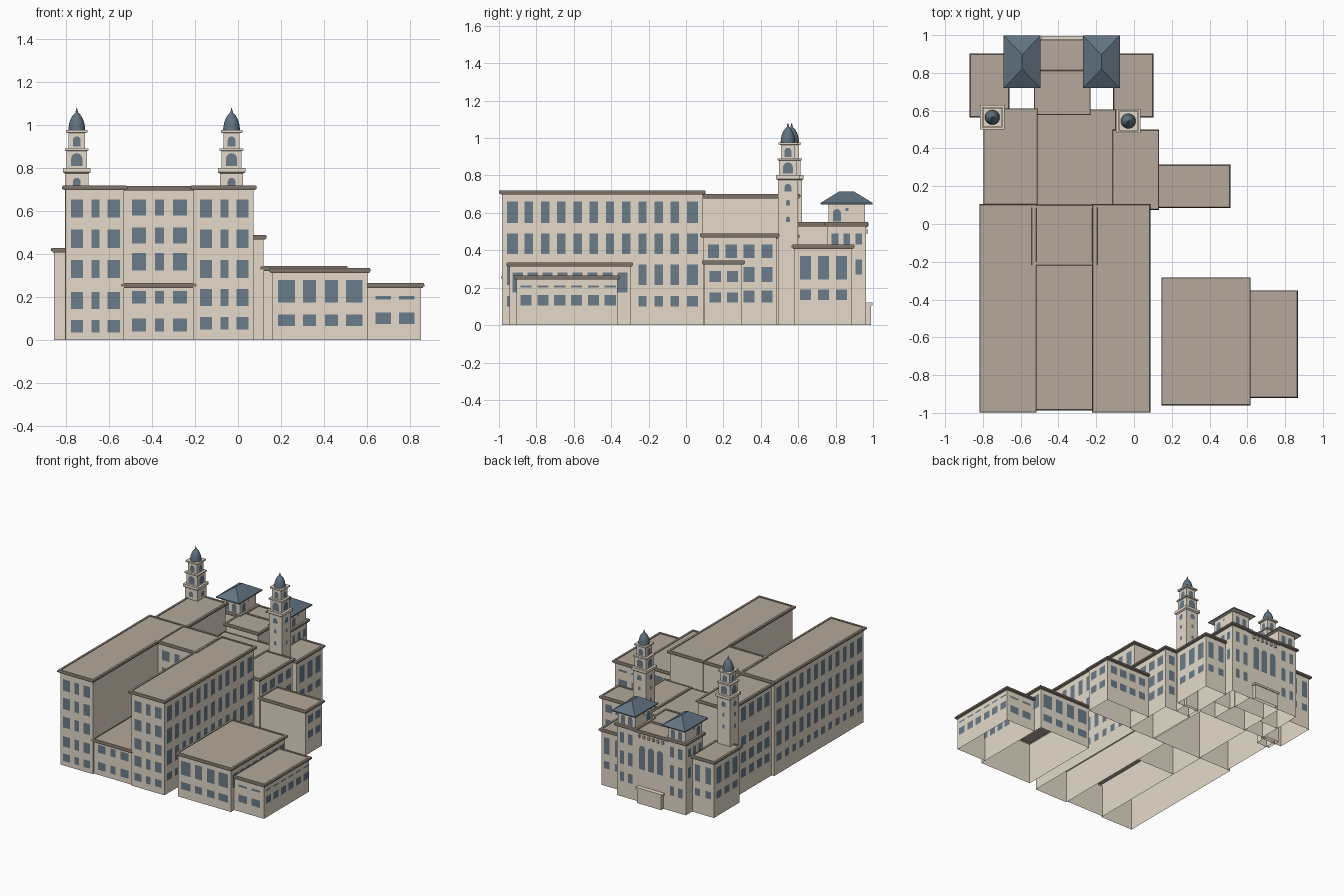
import bpy, bmesh, math

cube = bpy.data.objects.get("Cube")
if cube:
    bpy.data.objects.remove(cube, do_unlink=True)


def material(name, colour):
    m = bpy.data.materials.new(name)
    m.use_nodes = True
    rgba = (*colour, 1)
    m.diffuse_color = rgba
    m.node_tree.nodes["Principled BSDF"].inputs["Base Color"].default_value = rgba
    return m


WALL, ROOF, CORNICE, GLASS, SLATE = range(5)
MATERIALS = [
    material("cream_stone", (.78, .70, .585)),
    material("brown_roofing", (.46, .395, .325)),
    material("dark_cornice", (.2, .17, .135)),
    material("blue_grey_glass", (.145, .2, .255)),
    material("blue_slate", (.12, .17, .22)),
]


def finish(name, bm):
    mesh = bpy.data.meshes.new(name)
    bm.to_mesh(mesh)
    bm.free()
    for m in MATERIALS:
        mesh.materials.append(m)
    obj = bpy.data.objects.new(name, mesh)
    bpy.context.scene.collection.objects.link(obj)
    return obj


def loft(name, plan, rings, cap):
    """Stack rectangles: each ring is (x growth, y growth, height, material of the band below)."""
    x0, x1, y0, y1 = plan
    bm = bmesh.new()
    last = None
    for gx, gy, z, mat in rings:
        corners = ((x0 - gx, y0 - gy), (x1 + gx, y0 - gy), (x1 + gx, y1 + gy), (x0 - gx, y1 + gy))
        ring = [bm.verts.new((x, y, z)) for x, y in corners]
        if last:
            for i in range(4):
                j = (i + 1) % 4
                bm.faces.new((last[i], last[j], ring[j], ring[i])).material_index = mat
        last = ring
    bm.faces.new(last).material_index = cap
    bmesh.ops.remove_doubles(bm, verts=bm.verts, dist=1e-5)
    return finish(name, bm)


def block(name, plan, h):
    """Open-bottomed building with a stepped cornice and a sunken flat roof."""
    steps = [(0, 0, WALL), (0, h - .022, WALL), (.009, h - .022, WALL), (.009, h - .016, CORNICE),
             (.015, h - .016, WALL), (.015, h - .006, CORNICE), (.011, h, CORNICE),
             (-.003, h, ROOF), (-.003, h - .005, CORNICE)]
    return loft(name, plan, [(g, g, z, m) for g, z, m in steps], ROOF)


def columns(a, b, n, w):
    """Evenly spaced window spans between a and b."""
    step = (b - a) / n
    mids = [a + step * (i + .5) for i in range(n)]
    return [(m - w / 2, m + w / 2) for m in mids]


def windows(name, axis, side, plane, spans, rows, arch=False):
    """Glass panes on one wall; axis is the wall normal, side its sign."""
    bm = bmesh.new()
    p = plane + side * .003
    for a, b in spans:
        for low, high in rows:
            pts = [(a, low), (b, low)]
            if arch:
                r, mid = (b - a) / 2, (a + b) / 2
                turns = [math.pi * i / 8 for i in range(9)]
                pts += [(mid + r * math.cos(t), high - r + r * math.sin(t)) for t in turns]
            else:
                pts += [(b, high), (a, high)]
            verts = [bm.verts.new((p, u, z) if axis == "x" else (u, p, z)) for u, z in pts]
            if (axis == "x") != (side > 0):
                verts.reverse()
            bm.faces.new(verts).material_index = GLASS
    return finish(name, bm)


# Main wings, with the court between them
block("west_wing", (-.803, -.53, -.984, .09), .72)
block("east_wing", (-.207, .072, -.984, .09), .72)
block("court_rear_range", (-.53, -.207, -.205, .088), .718)
block("court_front_range", (-.53, -.207, -.972, -.205), .265)

# Wing and court windows
for label, x, drop in (("west", -.777, .014), ("east", -.177, 0)):
    spans = [(x, x + .057), (x + .095, x + .132), (x + .17, x + .227)]
    windows(label + "_wing_front_windows", "y", -1, -.984, spans,
            [(.57, .655), (.43, .515), (.29, .372), (.16 - drop, .238 - drop), (.05 - drop, .107 - drop)])
court_spans = [(-.493, -.428), (-.386, -.344), (-.302, -.237)]
windows("court_rear_windows", "y", -1, -.205, court_spans, [(.58, .655), (.45, .525), (.325, .405)])
windows("court_front_windows", "y", -1, -.972, court_spans, [(.17, .23), (.04, .1)])
long_spans = [(-.957, -.898), (.005, .064)] + columns(-.883, -.016, 10, .045)
long_rows = [(.545, .66), (.38, .49), (.215, .325), (.1, .155)]
windows("east_wing_side_windows", "x", 1, .072, long_spans, long_rows)
windows("west_wing_side_windows", "x", -1, -.803, long_spans, long_rows)

# Middle ranges
block("middle_west_range", (-.782, -.525, .09, .597), .7)
block("middle_centre_range", (-.525, -.11, .09, .592), .485)
block("middle_east_range", (-.1, .118, .09, .485), .49)
block("east_low_range", (.118, .495, .1, .3), .345)
mid_spans = columns(.1, .48, 4, .06)
mid_rows = [(.36, .43), (.23, .31), (.12, .185)]
windows("middle_east_windows", "x", 1, .118, mid_spans, mid_rows)
windows("middle_west_windows", "x", -1, -.782, mid_spans, [(.545, .65)] + mid_rows)
windows("middle_east_back_windows", "y", 1, .485, columns(.02, .11, 1, .05), mid_rows)
windows("east_low_end_windows", "x", 1, .495, columns(.11, .295, 2, .06), [(.23, .29), (.12, .175)])
windows("east_low_back_windows", "y", 1, .3, columns(.14, .48, 4, .055), [(.23, .29), (.12, .175)])

# Detached annexes
block("large_annex", (.16, .602, -.945, -.298), .335)
block("small_annex", (.602, .852, -.905, -.367), .265)
annex_spans = [(.186, .265), (.302, .363), (.405, .465), (.502, .58)]
annex_rows = [(.175, .28), (.065, .12)]
slot_rows = [(.19, .205), (.075, .13)]
for label, side, y, y2 in (("front", -1, -.945, -.905), ("back", 1, -.298, -.367)):
    windows("large_annex_%s_windows" % label, "y", side, y, annex_spans, annex_rows)
    windows("small_annex_%s_windows" % label, "y", side, y2, columns(.62, .84, 2, .073), slot_rows)
windows("large_annex_side_windows", "x", 1, .602, columns(-.94, -.3, 8, .055), annex_rows[:1])
windows("small_annex_side_windows", "x", 1, .852, columns(-.9, -.36, 6, .06), [(.2, .212), (.105, .16)])

# Back pavilions
pavilion_rows = [(.245, .37), (.135, .19)]
for label, side, x0, x1 in (("west", -1, -.855, -.675), ("east", 1, -.095, .087)):
    block(label + "_pavilion", (x0, x1, .58, .887), .43)
    windows(label + "_pavilion_side_windows", "x", side, x0 if side < 0 else x1,
            columns(.59, .88, 3, .06), pavilion_rows)
    windows(label + "_pavilion_back_windows", "y", 1, .887, columns(x0, x1, 2, .045), pavilion_rows)

# Entrance hall between the back towers
block("entrance_hall", (-.515, -.245, .592, .8), .55)
block("entrance_front", (-.515, -.25, .8, .962), .545)
windows("entrance_arches", "y", 1, .962, columns(-.495, -.27, 3, .05), [(.25, .43)], True)
bm = bmesh.new()
for a, b in columns(-.5, -.265, 6, .014):
    bracket = bmesh.ops.create_cube(bm, size=1)["verts"]
    bmesh.ops.scale(bm, verts=bracket, vec=(b - a, .02, .022))
    bmesh.ops.translate(bm, verts=bracket, vec=((a + b) / 2, .964, .5))
finish("entrance_brackets", bm)
loft("entrance_porch", (-.485, -.28, .962, .99),
     [(0, 0, 0, WALL), (0, 0, .105, WALL), (.008, .006, .105, WALL), (.008, .006, .12, WALL)], WALL)

# Back towers with arched belvederes and hipped slate roofs
for label, x in (("west", -.592), ("east", -.173)):
    plan = (x - .08, x + .08, .755, .962)
    block(label + "_back_tower", plan, .55)
    loft(label + "_belvedere", plan, [(-.006, -.006, .54, WALL), (-.006, -.006, .645, WALL)], WALL)
    loft(label + "_hipped_roof", plan,
         [(-.006, -.006, .645, WALL), (.018, .036, .645, WALL), (.018, .036, .653, SLATE),
          (-.08, -.065, .715, SLATE)], SLATE)
    windows(label + "_tower_back_windows", "y", 1, .962, columns(x - .07, x + .07, 2, .035),
            [(.41, .49), (.25, .35), (.12, .19)])
    for side, tag, y in ((1, "back", .956), (-1, "front", .761)):
        windows("%s_belvedere_%s_windows" % (label, tag), "y", side, y,
                columns(x - .06, x + .06, 2, .035), [(.555, .62)], True)
    for side, tag in ((-1, "west"), (1, "east")):
        name = "%s_tower_%s" % (label, tag)
        windows(name + "_windows", "x", side, x + side * .08, columns(.765, .955, 3, .035), [(.43, .49)])
        windows(name + "_low_window", "x", side, x + side * .08, [(.905, .94)], [(.27, .35)])
        windows(name + "_arch", "x", side, x + side * .074, [(.785, .828)], [(.555, .62)], True)
        windows(name + "_vent", "x", side, x + side * .074, [(.853, .87)], [(.61, .626)])


def dome(name, x, y):
    """Pointed dome with finial, turned from a profile."""
    profile = [(.04, .972), (.038, .99), (.035, 1.01), (.028, 1.03), (.018, 1.047), (.007, 1.058),
               (.005, 1.065), (0, 1.083)]
    bm = bmesh.new()
    verts = [bm.verts.new((r, 0, z)) for r, z in profile]
    edges = [bm.edges.new(pair) for pair in zip(verts, verts[1:])]
    bmesh.ops.spin(bm, geom=verts + edges, axis=(0, 0, 1), cent=(0, 0, 0), steps=20, angle=math.tau)
    bmesh.ops.remove_doubles(bm, verts=bm.verts, dist=1e-4)
    bmesh.ops.recalc_face_normals(bm, faces=bm.faces)
    for f in bm.faces:
        f.material_index = SLATE
        f.smooth = True
    finish(name, bm).location = (x, y, 0)


# Domed bell towers in three diminishing stages
for label, x, y in (("west", -.75, .565), ("east", -.03, .545)):
    stages = [(.054, 0), (.054, .775), (.064, .782), (.064, .802), (.047, .802), (.047, .88), (.055, .882),
              (.055, .892), (.038, .892), (.038, .963), (.05, .966), (.05, .977)]
    loft(label + "_bell_tower", (x, x, y, y), [(g, g, z, WALL) for g, z in stages], WALL)
    dome(label + "_dome", x, y)
    openings = [(.054, .018, .715, .755), (.054, .01, .64, .67), (.054, .01, .55, .58),
                (.047, .026, .81, .87), (.038, .018, .9, .948)]
    for axis, mid, across in (("x", x, y), ("y", y, x)):
        for side in (-1, 1):
            for i, (half, w, low, high) in enumerate(openings):
                windows("%s_bell_opening_%s%+d_%d" % (label, axis, side, i), axis, side,
                        mid + side * half, [(across - w, across + w)], [(low, high)], True)
